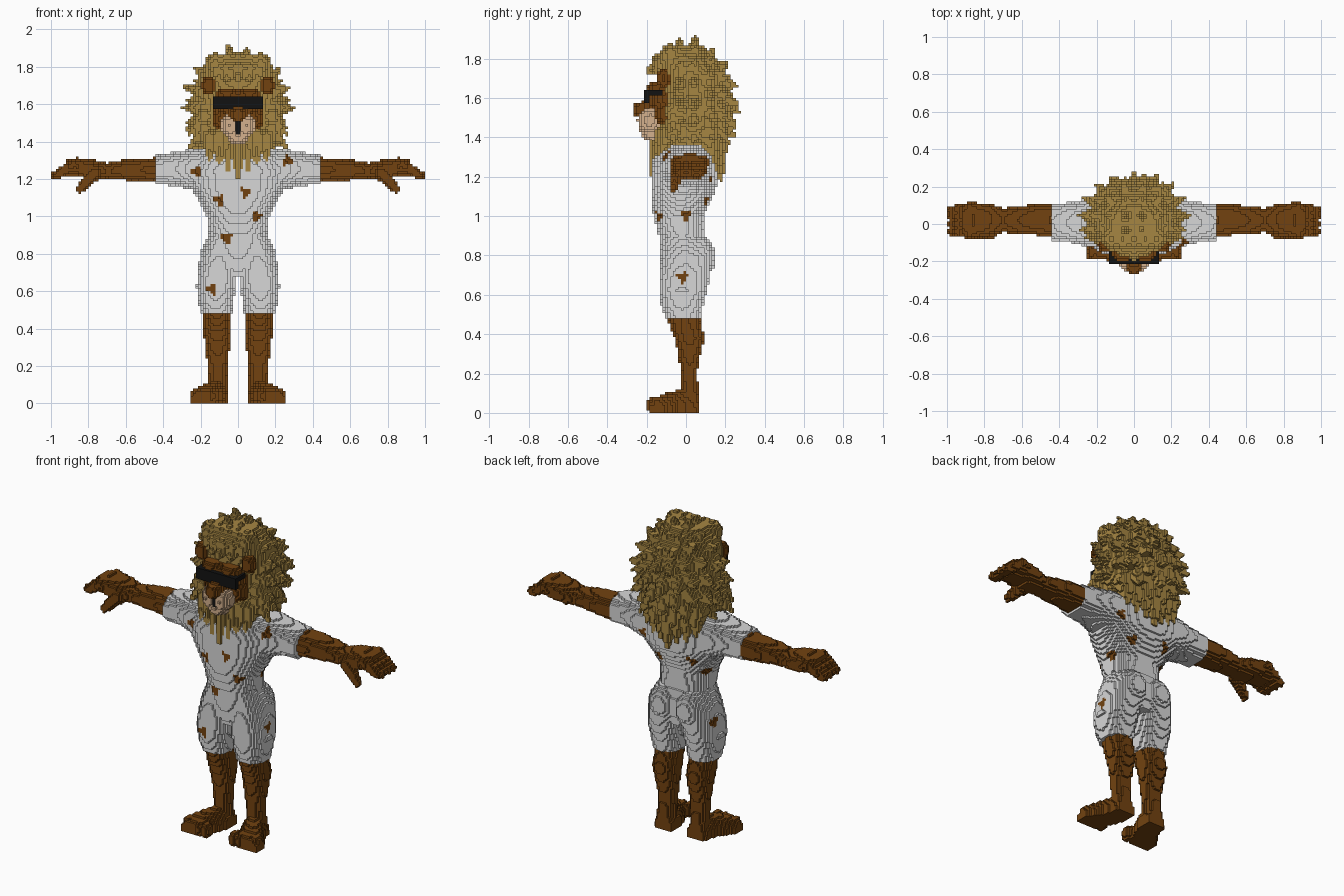
import bpy, math, random
from mathutils import Vector

random.seed(4)
if "Cube" in bpy.data.objects:
    bpy.data.objects.remove(bpy.data.objects["Cube"])

V = 2 / 150          # edge of one block
cells = {}           # block index -> (part name, colour name)

COLOURS = {
    "brown_fur": (0.17, 0.055, 0.005),
    "golden_mane": (0.38, 0.24, 0.055),
    "white_suit": (0.68, 0.68, 0.68),
    "cream_muzzle": (0.66, 0.44, 0.27),
    "black": (0.006, 0.006, 0.006),
}
NAMES = list(COLOURS)


# ---- block-filling helpers ----
def fill(part, colour, lo, hi, inside, mirror=False):
    span = [range(math.floor(a / V), math.ceil(b / V) + 1) for a, b in zip(lo, hi)]
    for i in span[0]:
        for j in span[1]:
            for k in span[2]:
                if k >= 0 and inside((i + .5) * V, (j + .5) * V, (k + .5) * V):
                    cells[i, j, k] = (part, colour)
                    if mirror:
                        cells[-1 - i, j, k] = (part, colour)


def box(part, colour, lo, hi, mirror=False):
    fill(part, colour, lo, hi,
         lambda *p: all(a <= c <= b for a, c, b in zip(lo, p, hi)), mirror)


def blob(part, colour, c, r, mirror=False):
    fill(part, colour, [a - b for a, b in zip(c, r)], [a + b for a, b in zip(c, r)],
         lambda *p: sum(((q - a) / b) ** 2 for q, a, b in zip(p, c, r)) <= 1, mirror)


def cone(part, colour, a, b, ra, rb, mirror=False):
    a, b = Vector(a), Vector(b)
    d = b - a

    def inside(x, y, z):
        p = Vector((x, y, z)) - a
        t = min(1, max(0, p.dot(d) / d.length_squared))
        return (p - d * t).length <= ra + (rb - ra) * t
    r = max(ra, rb)
    fill(part, colour, [min(p, q) - r for p, q in zip(a, b)],
         [max(p, q) + r for p, q in zip(a, b)], inside, mirror)


def loft(part, colour, axis, rows, mirror=False, power=2.3):
    """Rounded sections along an axis; a row is position, then two ranges."""
    u, v = [n for n in range(3) if n != axis]
    lo, hi = [0] * 3, [0] * 3
    for n, f in ((axis, (0, 0)), (u, (1, 2)), (v, (3, 4))):
        lo[n] = min(r[f[0]] for r in rows)
        hi[n] = max(r[f[1]] for r in rows)

    def inside(*p):
        for r, s in zip(rows, rows[1:]):
            if r[0] <= p[axis] <= s[0]:
                f = (p[axis] - r[0]) / (s[0] - r[0])
                _, a, b, c, d = [m + (n - m) * f for m, n in zip(r, s)]
                return (abs((2 * p[u] - a - b) / (b - a)) ** power
                        + abs((2 * p[v] - c - d) / (d - c)) ** power) <= 1
        return False
    fill(part, colour, lo, hi, inside, mirror)


# ---- legs and feet ----
fur = "brown_fur"
loft("legs", fur, 2, [
    (.05, .06, .16, -.03, .07), (.13, .06, .16, -.025, .065), (.2, .055, .16, -.025, .055),
    (.3, .045, .175, -.04, .075), (.38, .04, .185, -.06, .095), (.49, .045, .18, -.1, .07)], True)
loft("feet", fur, 1, [
    (-.19, .12, .25, -.04, .06), (-.12, .09, .255, -.06, .095),
    (-.03, .055, .19, -.08, .12), (.07, .05, .16, -.06, .08)], True)
for n in range(4):
    blob("feet", fur, (.095 + n * .043, -.165 + n * .006, .04), (.026, .04, .045), True)

# ---- arms and hands ----
loft("arms", fur, 0, [
    (.43, -.065, .105, 1.18, 1.315), (.52, -.06, .107, 1.185, 1.31),
    (.62, -.055, .095, 1.195, 1.30), (.7, -.045, .085, 1.2, 1.285),
    (.78, -.065, .11, 1.2, 1.305), (.86, -.075, .115, 1.215, 1.315),
    (.92, -.06, .105, 1.215, 1.305)], True)
for y in (-.045, 0, .045, .085):
    cone("hands", fur, (.88, y, 1.275), (.973, y * .85, 1.22), .032, .025, True)
cone("hands", fur, (.77, -.045, 1.23), (.845, -.065, 1.145), .04, .022, True)

# ---- suit: thighs, torso, seat and sleeves ----
suit = "white_suit"
loft("suit", suit, 2, [
    (.475, .035, .195, -.105, .075), (.54, .025, .21, -.125, .085), (.62, .012, .222, -.14, .105),
    (.7, .004, .215, -.14, .125), (.8, 0, .2, -.125, .13), (.88, .01, .16, -.12, .1)], True)
loft("suit", suit, 2, [
    (.68, -.1, .1, -.1, .1), (.74, -.19, .19, -.125, .115), (.82, -.195, .195, -.13, .12),
    (.9, -.155, .155, -.14, .1), (1, -.165, .165, -.165, .09), (1.1, -.215, .215, -.18, .135),
    (1.16, -.26, .26, -.18, .16), (1.25, -.28, .28, -.18, .165),
    (1.32, -.25, .25, -.165, .145), (1.37, -.15, .15, -.1, .09)])
blob("suit", suit, (.085, .06, .79), (.095, .09, .11), True)
loft("suit", suit, 0, [
    (.15, -.14, .14, 1.1, 1.37), (.24, -.125, .135, 1.14, 1.36),
    (.33, -.1, .115, 1.165, 1.345), (.445, -.09, .11, 1.17, 1.325)], True)

# ---- mane: core, radiating tufts, beard and nape ----
gold = "golden_mane"
loft("mane", gold, 2, [
    (1.25, -.1, .1, -.12, .14), (1.35, -.175, .175, -.15, .18), (1.45, -.215, .215, -.13, .205),
    (1.6, -.24, .24, -.12, .215), (1.72, -.225, .225, -.15, .2),
    (1.8, -.19, .19, -.175, .16), (1.87, -.11, .11, -.1, .08)], power=2)
centre = Vector((0, .03, 1.58))
for polar, count in ((0, 1), (25, 7), (45, 12), (65, 16), (88, 18), (108, 18)):
    s, c = math.sin(math.radians(polar)), math.cos(math.radians(polar))
    for n in range(count):
        a = math.tau * (n + .5) / count + math.pi / 2
        d = Vector((math.cos(a) * s, c, math.sin(a) * s))
        reach = random.uniform(.98, 1.08)
        base = centre + Vector((d.x * .2, d.y * .17, d.z * .24))
        tip = centre + Vector((d.x * .285, d.y * .23 + .01, d.z * .32)) * reach
        tip.z -= .05 * max(0, c)
        if tip.z > 1.3:
            cone("mane", gold, base, tip, .058, .008)
# forehead fringe
for x, z in ((0, 1.74), (.06, 1.74), (.12, 1.77)):
    cone("mane", gold, (x, -.08, 1.82), (x, -.18 + x * .4, z), .055, .02, True)
for x, z in ((0, 1.21), (.05, 1.25), (.1, 1.27), (.15, 1.31)):
    cone("beard", gold, (x, -.13 + x * .3, 1.42), (x, -.18 + x * .3, z), .05, .012, True)
    cone("nape_hair", gold, (x, .15 - x * .3, 1.42), (x * 1.1, .18 - x * .3, z - .03), .065, .012, True)
for z in (1.4, 1.47):
    cone("mane", gold, (.18, -.06, z + .06), (.255, -.07, z - .03), .05, .01, True)

# ---- face, ears, muzzle and nose ----
blob("face", fur, (0, -.075, 1.59), (.135, .13, .105))
blob("face", fur, (.06, -.15, 1.655), (.06, .05, .028), True)
blob("face", fur, (.08, -.1, 1.52), (.055, .06, .07), True)
blob("ears", fur, (.155, -.115, 1.70), (.04, .035, .052), True)
blob("muzzle", "cream_muzzle", (.042, -.185, 1.485), (.05, .062, .065), True)
blob("muzzle", "cream_muzzle", (0, -.175, 1.43), (.06, .06, .045))
loft("snout", fur, 1, [(-.26, -.03, .03, 1.515, 1.565), (-.21, -.05, .05, 1.51, 1.59),
                       (-.13, -.08, .08, 1.53, 1.62)])
blob("nose", fur, (0, -.24, 1.54), (.042, .032, .035))

# ---- sunglasses ----
box("sunglasses", "black", (-.127, -.215, 1.573), (.127, -.188, 1.64))
box("sunglasses", "black", (.11, -.2, 1.61), (.127, -.12, 1.64), True)

# ---- suit spots (across, height, facing axis, facing side) and mouth line ----
SPOTS = [(-.22, 1.24, 1, -1), (.265, 1.3, 1, -1), (-.1, 1.09, 1, -1), (.04, 1.13, 1, -1),
         (.1, 1, 1, -1), (-.06, .885, 1, -1), (-.14, .61, 1, -1),
         (0, 1, 0, 1), (-.02, .69, 0, 1), (.03, .72, 0, -1), (.02, 1.02, 0, -1),
         (.1, 1.08, 1, 1), (-.12, 1.1, 1, 1), (.2, 1.2, 1, 1)]
for key, (part, colour) in list(cells.items()):
    p = [(n + .5) * V for n in key]
    if part == "suit":
        for w, z, axis, side in SPOTS:
            dw, dz = p[1 - axis] - w, p[2] - z
            edge = .026 + .008 * math.sin(3 * math.atan2(dz, dw) + 9 * w)
            if p[axis] * side > .03 and math.hypot(dw, dz) < edge:
                cells[key] = (part, fur)
    elif part == "muzzle" and abs(p[0]) < V and 1.44 < p[2] < 1.51 and p[1] < -.19:
        cells[key] = (part, "black")

# ---- materials ----
materials = []
for name, rgb in COLOURS.items():
    m = bpy.data.materials.new(name)
    m.use_nodes = True
    m.diffuse_color = (*rgb, 1)
    bsdf = next(n for n in m.node_tree.nodes if n.type == 'BSDF_PRINCIPLED')
    bsdf.inputs["Base Color"].default_value = (*rgb, 1)
    bsdf.inputs["Roughness"].default_value = .9
    materials.append(m)

# ---- one mesh per part from the exposed block sides ----
parts = {}
for key, (part, colour) in cells.items():
    verts, faces, mats = parts.setdefault(part, ({}, [], []))
    for axis in range(3):
        for side in (0, 1):
            near = list(key)
            near[axis] += 2 * side - 1
            if tuple(near) in cells:
                continue
            quad = []
            for du, dv in ((0, 0), (1, 0), (1, 1), (0, 1)):
                q = list(key)
                q[axis] += side
                q[(axis + 1) % 3] += du
                q[(axis + 2) % 3] += dv
                quad.append(verts.setdefault(tuple(q), len(verts)))
            faces.append(quad if side else quad[::-1])
            mats.append(NAMES.index(colour))

for part, (verts, faces, mats) in parts.items():
    mesh = bpy.data.meshes.new(part)
    mesh.from_pydata([[n * V for n in q] for q in verts], [], faces)
    used = sorted(set(mats))
    for m in used:
        mesh.materials.append(materials[m])
    for poly, m in zip(mesh.polygons, mats):
        poly.material_index = used.index(m)
    bpy.context.collection.objects.link(bpy.data.objects.new(part, mesh))
